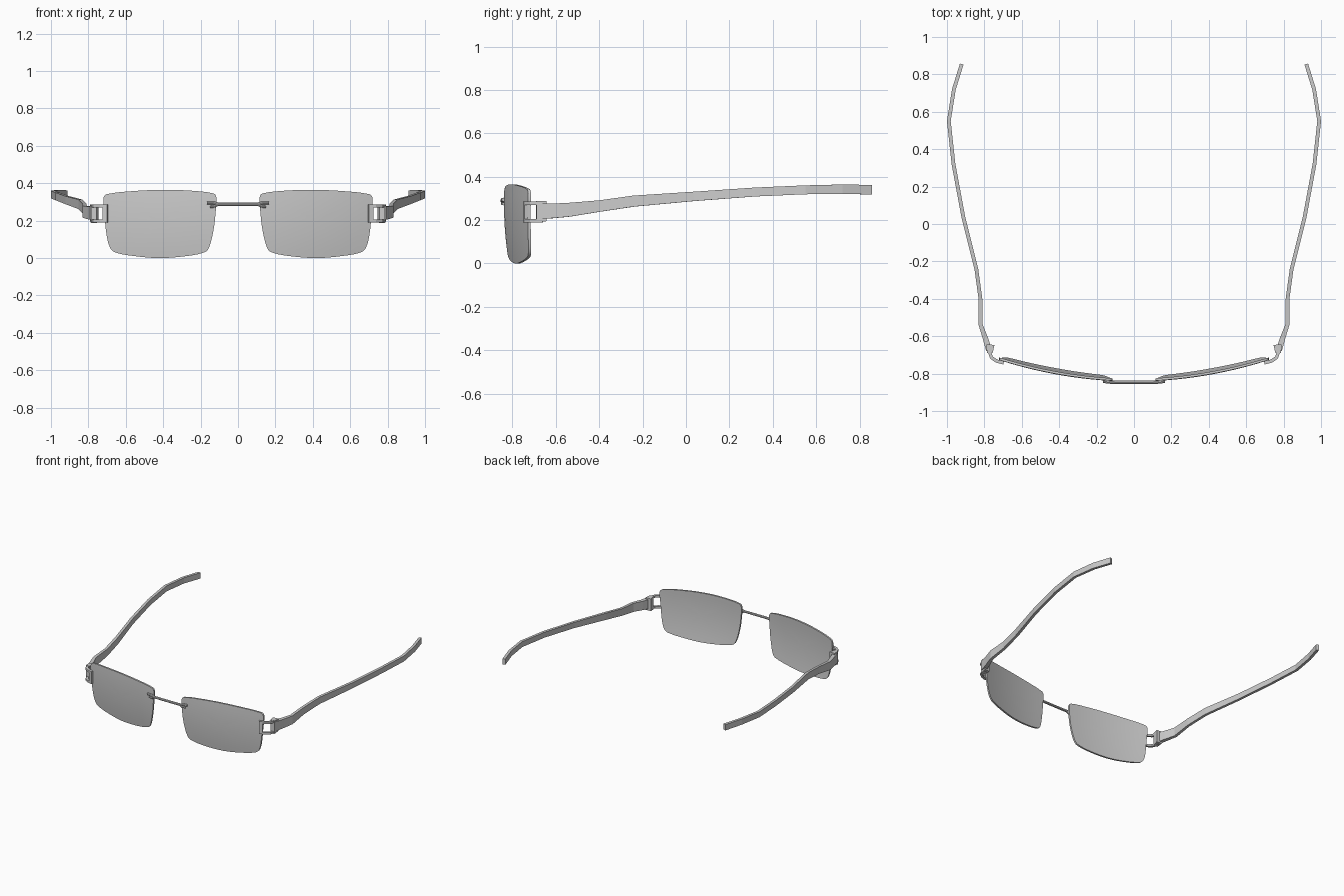
import bpy
from mathutils import Vector

if "Cube" in bpy.data.objects:
    bpy.data.objects.remove(bpy.data.objects["Cube"])


def make(name, verts, faces, mirror=True, smooth=False):
    me = bpy.data.meshes.new(name)
    me.from_pydata(verts, [], faces)
    ob = bpy.data.objects.new(name, me)
    bpy.context.collection.objects.link(ob)
    bpy.ops.object.select_all(action='DESELECT')
    ob.select_set(True)
    bpy.context.view_layer.objects.active = ob
    bpy.ops.object.mode_set(mode='EDIT')
    bpy.ops.mesh.select_all(action='SELECT')
    bpy.ops.mesh.normals_make_consistent(inside=False)
    bpy.ops.object.mode_set(mode='OBJECT')
    if smooth:
        bpy.ops.object.shade_smooth_by_angle(angle=0.6)
    if mirror:
        m = ob.modifiers.new("mirror", 'MIRROR')
        m.use_mirror_merge = False
    return ob


def strip(name, path):
    """Upright rectangular bar; path rows are x, y, z low, z high, half width."""
    verts, faces, n = [], [], len(path)
    for i, (x, y, lo, hi, w) in enumerate(path):
        a, b = path[max(i - 1, 0)], path[min(i + 1, n - 1)]
        d = Vector((b[0] - a[0], b[1] - a[1])).normalized()
        px, py = d.y * w, -d.x * w
        verts += [(x - px, y - py, lo), (x + px, y + py, lo),
                  (x + px, y + py, hi), (x - px, y - py, hi)]
    for i in range(n - 1):
        for k in range(4):
            a, b = i * 4 + k, i * 4 + (k + 1) % 4
            faces.append((a, b, b + 4, a + 4))
    faces += [(0, 1, 2, 3), tuple(range(n * 4 - 4, n * 4))]
    return make(name, verts, faces)


def tube(name, points, radius, mirror):
    cu = bpy.data.curves.new(name, 'CURVE')
    cu.dimensions = '3D'
    cu.bevel_depth = radius
    cu.bevel_resolution = 2
    cu.use_fill_caps = True
    sp = cu.splines.new('POLY')
    sp.points.add(len(points) - 1)
    for p, co in zip(sp.points, points):
        p.co = (*co, 1)
    ob = bpy.data.objects.new(name, cu)
    bpy.context.collection.objects.link(ob)
    bpy.ops.object.select_all(action='DESELECT')
    ob.select_set(True)
    bpy.context.view_layer.objects.active = ob
    bpy.ops.object.convert(target='MESH')
    ob = bpy.context.object
    bpy.ops.object.shade_smooth_by_angle(angle=0.7)
    if mirror:
        ob.modifiers.new("mirror", 'MIRROR').use_mirror_merge = False


# Lenses: rounded outline filled with rings on a gently domed surface
outline = [(.116, .325), (.13, .345), (.25, .36), (.40, .365), (.56, .358), (.70, .342),
           (.72, .322), (.713, .22), (.702, .12), (.684, .055), (.657, .03), (.55, .01),
           (.42, .0), (.28, .01), (.18, .03), (.155, .055), (.131, .15), (.12, .24)]


def spline(pts, steps):
    out, n = [], len(pts)
    for i in range(n):
        p0, p1, p2, p3 = (Vector(pts[(i + k) % n]) for k in (-1, 0, 1, 2))
        m1 = (p2 - p0).normalized() * (p2 - p1).length
        m2 = (p3 - p1).normalized() * (p2 - p1).length
        for s in range(steps):
            t = s / steps
            out.append(p1 * (2*t**3 - 3*t*t + 1) + m1 * (t**3 - 2*t*t + t)
                       + p2 * (3*t*t - 2*t**3) + m2 * (t**3 - t*t))
    return out


def dome(x, z):
    return -.842 + .22 * x * x + .02 * ((z - .27) / .27) ** 2


edge = spline(outline, 3)
low = min(p.y for p in edge)
centre = Vector((.42, .19))
n = len(edge)
scales = (1, .8, .6, .4, .2)
verts, faces = [], []
for back in (0, .013):
    for s in scales:
        for p in edge:
            q = centre + (p - centre) * s
            verts.append((q.x, dome(q.x, q.y) + back, q.y - low * s))
    verts.append((centre.x, dome(*centre) + back, centre.y))
layer = n * len(scales) + 1
for off in (0, layer):
    for r in range(len(scales) - 1):
        for k in range(n):
            a, b = off + r * n + k, off + r * n + (k + 1) % n
            faces.append((a, b, b + n, a + n))
    last = off + layer - 1
    for k in range(n):
        faces.append((last - n + k, last - n + (k + 1) % n, last))
for k in range(n):
    b = (k + 1) % n
    faces.append((k, b, b + layer, k + layer))
make("lens", verts, faces, smooth=True)

# Nose bridge and its small prongs on the lens fronts
half = [(.165, -.841, .294), (.13, -.845, .294), (.105, -.846, .288), (.05, -.847, .288)]
tube("bridge", [(-x, y, z) for x, y, z in half] + half[::-1], .009, False)
tube("bridge_prong", [(.15, -.842, .275), (.125, -.846, .276), (.108, -.846, .286)], .007, True)

# Open hinge: two curved bars between a front plate and a rear block
bend = [(.697, -.742), (.735, -.733), (.762, -.714), (.771, -.688), (.774, -.66)]
for name, lo, hi in (("hinge_bar_upper", .27, .285), ("hinge_bar_lower", .19, .205)):
    strip(name, [(x, y, lo, hi, .009) for x, y in bend])
strip("hinge_plate", [(.697, -.743, .19, .285, .008), (.722, -.736, .19, .285, .008)])
strip("hinge_block", [(.771, -.69, .188, .287, .015), (.768, -.645, .195, .287, .022)])

# Temples: tapering flat arms that bow outward then curl in
strip("temple", [
    (.775, -.675, .205, .277, .016), (.795, -.61, .209, .276, .014),
    (.821, -.535, .216, .28, .011), (.821, -.40, .238, .291, .010),
    (.843, -.24, .262, .313, .010), (.913, .04, .288, .331, .010),
    (.965, .32, .309, .35, .010), (.990, .55, .319, .36, .010),
    (.963, .72, .321, .364, .010), (.921, .855, .318, .362, .010)])
